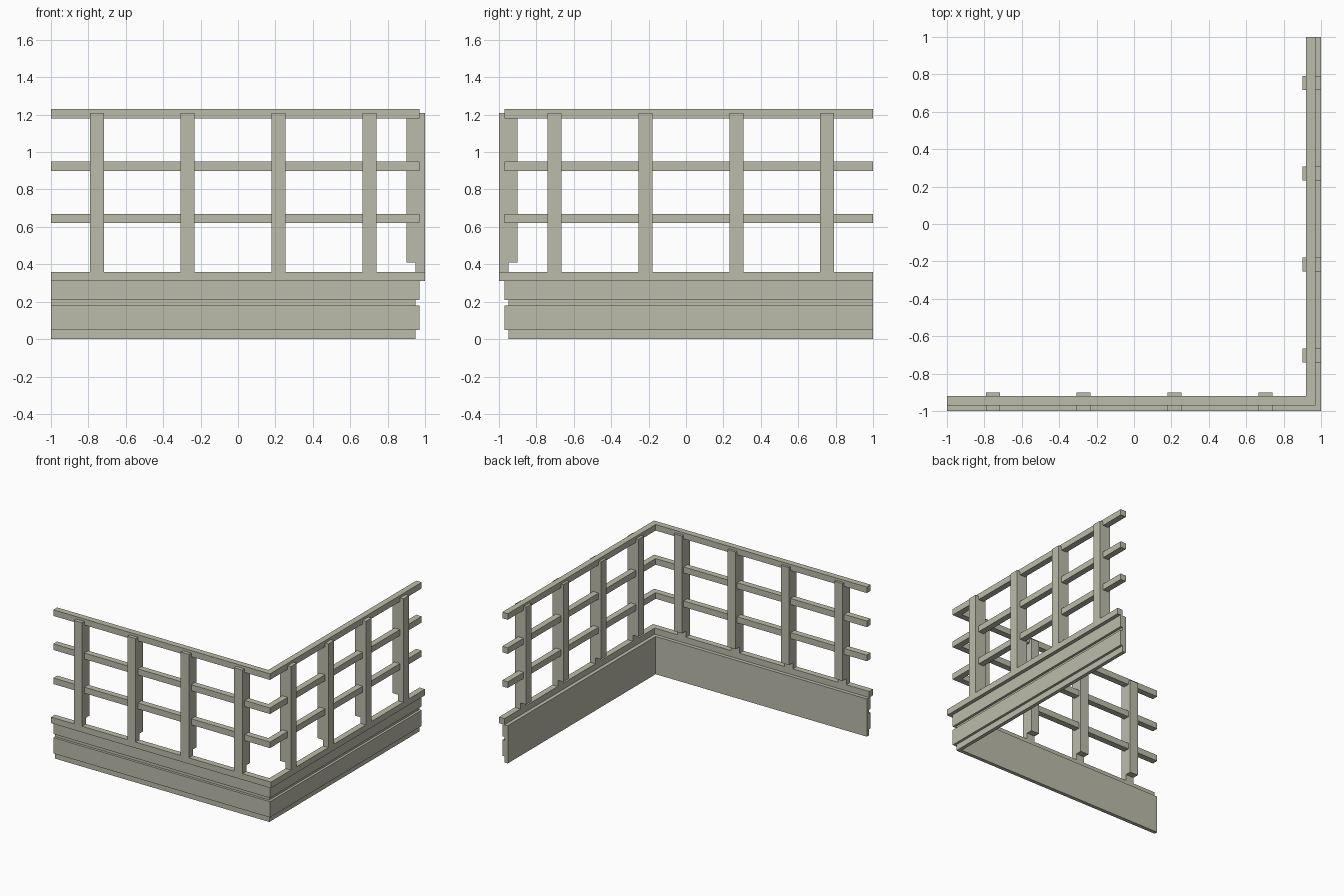
import bpy
import bmesh

cube = bpy.data.objects.get("Cube")
if cube:
    bpy.data.objects.remove(cube, do_unlink=True)

COLOUR = (0.50, 0.50, 0.41, 1.0)
paint = bpy.data.materials.new("grey_green_paint")
paint.diffuse_color = COLOUR
paint.use_nodes = True
paint.node_tree.nodes["Principled BSDF"].inputs["Base Color"].default_value = COLOUR


def loft(name, profile, stations):
    """Join copies of a (distance, height) profile, one per station, and cap the ends."""
    bm = bmesh.new()
    rings = [[bm.verts.new((*place(d), z)) for d, z in profile] for place in stations]
    n = len(profile)
    for a, b in zip(rings, rings[1:]):
        for i in range(n):
            j = (i + 1) % n
            bm.faces.new((a[i], a[j], b[j], b[i]))
    bm.faces.new(rings[0])
    bm.faces.new(rings[-1])
    bmesh.ops.recalc_face_normals(bm, faces=bm.faces)
    mesh = bpy.data.meshes.new(name)
    bm.to_mesh(mesh)
    bm.free()
    mesh.materials.append(paint)
    obj = bpy.data.objects.new(name, mesh)
    bpy.context.collection.objects.link(obj)
    return obj


def box(d0, d1, z0, z1):
    return [(d0, z0), (d1, z0), (d1, z1), (d0, z1)]


# Mitred path along the front wing and round the corner to the side wing
CORNER = [lambda d: (-1, -d), lambda d: (d, -d), lambda d: (d, 1)]

# Low wall with two raised boards on its outer face
wall = [(0.92, 0), (0.95, 0), (0.95, 0.05), (0.97, 0.05), (0.97, 0.18),
        (0.95, 0.18), (0.95, 0.21), (0.97, 0.21), (0.97, 0.31), (0.92, 0.31)]
loft("low_wall", wall, CORNER)

# Ledge on the wall
loft("wall_ledge", box(0.95, 1, 0.31, 0.36), CORNER)

# Three horizontal rails
for name, z in (("lower", 0.62), ("middle", 0.90), ("top", 1.18)):
    loft(name + "_rail", box(0.92, 0.97, z, z + 0.05), CORNER)

# Notched posts, mirrored across the corner diagonal
post = [(0.95, 0.36), (1, 0.36), (1, 1.21), (0.9, 1.21), (0.9, 0.41), (0.95, 0.41)]
HALF = 0.0375
for i in range(4):
    c = -0.755 + 0.486 * i
    ends = (c - HALF, c + HALF)
    loft(f"front_post_{i + 1}", post, [lambda d, e=e: (e, -d) for e in ends])
    loft(f"side_post_{i + 1}", post, [lambda d, e=e: (d, -e) for e in ends])
